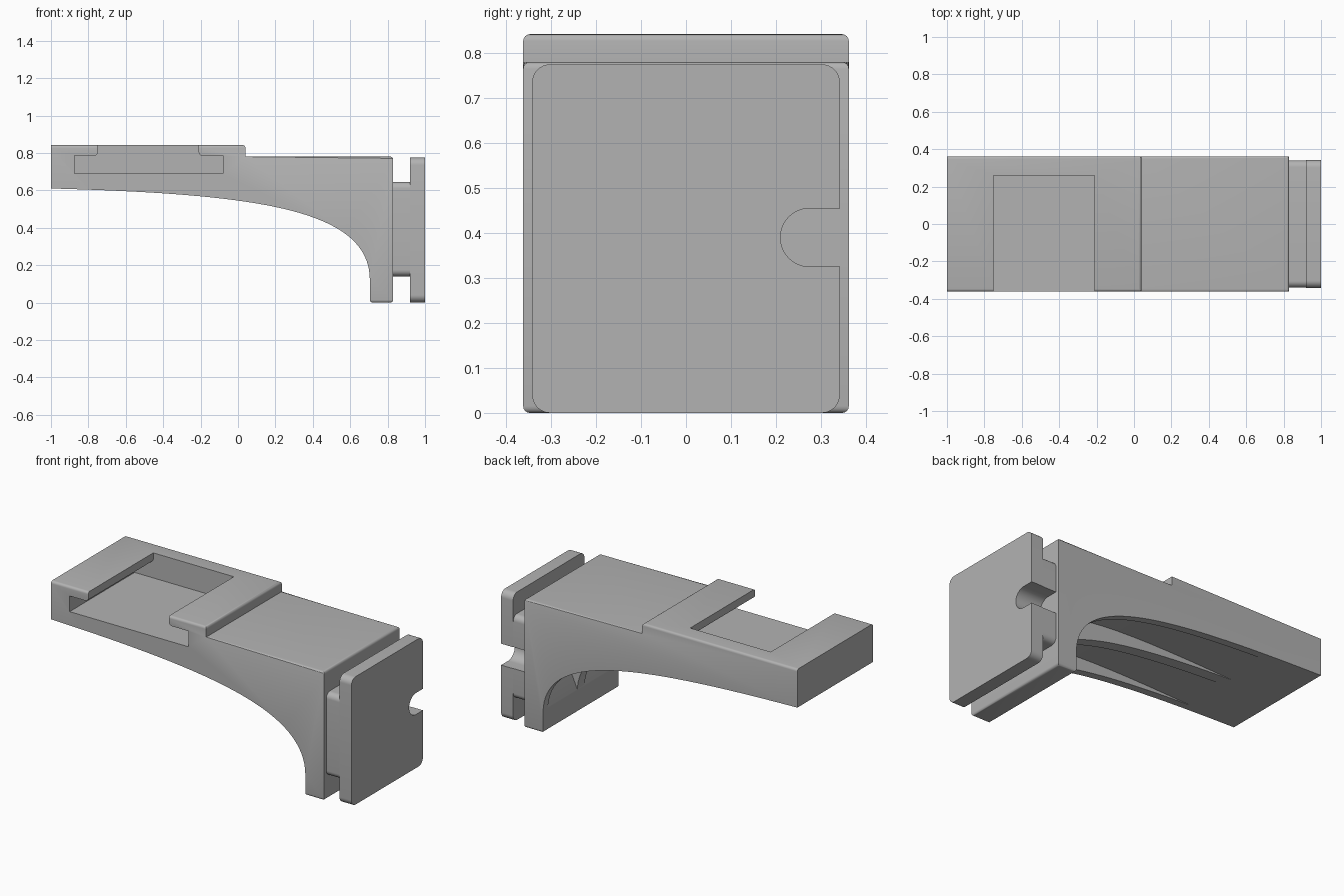
import bpy, bmesh, math
from mathutils import Vector

old = bpy.data.objects.get("Cube")
if old:
    bpy.data.objects.remove(old, do_unlink=True)

grey = bpy.data.materials.new("plain grey")
grey.use_nodes = True
colour = (0.45, 0.45, 0.45, 1)
grey.diffuse_color = colour
grey.node_tree.nodes["Principled BSDF"].inputs["Base Color"].default_value = colour


def prism(name, profile, axis, lo, hi, bevel_rule=None, radius=0.015):
    """Extrude a closed 2D profile along x (profile y,z) or y (profile x,z)."""
    bm = bmesh.new()
    place = (lambda p, d: (d, *p)) if axis == "x" else (lambda p, d: (p[0], d, p[1]))
    face = bm.faces.new([bm.verts.new(place(p, lo)) for p in profile])
    out = bmesh.ops.extrude_face_region(bm, geom=[face])
    moved = [v for v in out["geom"] if isinstance(v, bmesh.types.BMVert)]
    bmesh.ops.translate(bm, verts=moved, vec=place((0, 0), hi - lo))
    bmesh.ops.recalc_face_normals(bm, faces=bm.faces)
    if bevel_rule:
        edges = [e for e in bm.edges if bevel_rule(e.verts[0].co, e.verts[1].co)]
        bmesh.ops.bevel(bm, geom=edges, offset=radius, segments=4, profile=0.5, affect="EDGES")
    mesh = bpy.data.meshes.new(name)
    bm.to_mesh(mesh)
    bm.free()
    obj = bpy.data.objects.new(name, mesh)
    bpy.context.collection.objects.link(obj)
    mesh.materials.append(grey)
    return obj


def arc(cx, cz, r, start, end, steps=8):
    angles = [math.radians(start + (end - start) * i / steps) for i in range(steps + 1)]
    return [(cx + r * math.cos(a), cz + r * math.sin(a)) for a in angles]


def rounded_rect(x0, x1, z0, z1, r):
    return (arc(x1 - r, z1 - r, r, 0, 90) + arc(x0 + r, z1 - r, r, 90, 180)
            + arc(x0 + r, z0 + r, r, 180, 270) + arc(x1 - r, z0 + r, r, 270, 360))


def bezier(a, b, c, d, steps=32):
    pts = []
    for i in range(steps + 1):
        t = i / steps
        s = 1 - t
        p = (Vector(a) * s**3 + Vector(b) * 3 * s * s * t
             + Vector(c) * 3 * s * t * t + Vector(d) * t**3)
        pts.append(tuple(p))
    return pts


def cut(obj, cutters):
    for c in cutters:
        mod = obj.modifiers.new("cut", "BOOLEAN")
        mod.operation, mod.solver, mod.object = "DIFFERENCE", "EXACT", c
    bpy.context.view_layer.update()
    result = bpy.data.meshes.new_from_object(
        obj.evaluated_get(bpy.context.evaluated_depsgraph_get()))
    obj.modifiers.clear()
    obj.data = result


def drop(objects):
    for o in objects:
        bpy.data.objects.remove(o, do_unlink=True)


# Bracket body with its arched underside
def soft_edge(a, b):
    level = abs(a.z - b.z) < 1e-4
    if not level:
        return False
    along_x = abs(a.y - b.y) < 1e-4
    if along_x:
        return a.z > 0.7 or a.z < 0.01
    return a.z < 0.01 or (a.x > 0.8 and a.z > 0.7) or (a.x > 0 and a.z > 0.8)


arch = bezier((-1, 0.61), (0.1, 0.58), (0.705, 0.5), (0.705, 0.12))
body = prism("bracket_body",
             arch + [(0.705, 0), (0.83, 0), (0.83, 0.78), (0.04, 0.78), (0.04, 0.842), (-1, 0.842)],
             "y", -0.362, 0.362, soft_edge)

# T-shaped slot open to the front, with rounded lips
lip = 0.02
t_slot = ([(-0.875, 0.69), (-0.08, 0.69), (-0.08, 0.785)]
          + arc(-0.21 + lip, 0.785 + lip, lip, 270, 180)
          + [(-0.21, 0.95), (-0.75, 0.95)]
          + arc(-0.75 - lip, 0.785 + lip, lip, 0, -90)
          + [(-0.875, 0.785)])
cutters = [prism("slot_cutter", t_slot, "y", -0.5, 0.26)]

# Two hollows under the arch, either side of a middle rib
ceiling = bezier((-0.85, 0.59), (0.35, 0.64), (0.77, 0.62), (0.74, 0.22), 20)
hollow = ceiling + [(0.69, 0.11), (0.55, 0.15), (0.3, 0.35), (-0.3, 0.5), (-0.85, 0.55)]
for side in (-1, 1):
    lo, hi = sorted((side * 0.035, side * 0.315))
    cutters.append(prism("hollow_cutter", hollow, "y", lo, hi))
cut(body, cutters)
drop(cutters)

# Mounting neck and end plate, both notched on the back edge
neck = prism("mounting_neck", rounded_rect(-0.34, 0.34, 0.14, 0.645, 0.035), "x", 0.83, 0.92)
plate = prism("end_plate", rounded_rect(-0.342, 0.342, 0, 0.775, 0.04), "x", 0.92, 1.0)
notch = prism("notch_cutter",
              arc(0.275, 0.39, 0.065, 90, 270, 20) + [(0.5, 0.325), (0.5, 0.455)],
              "x", 0.8, 1.1)
for part in (neck, plate):
    cut(part, [notch])
drop([notch])

# Smooth the fillets and keep the edges crisp
parts = [body, neck, plate]
for o in bpy.context.view_layer.objects:
    o.select_set(o in parts)
bpy.context.view_layer.objects.active = body
bpy.ops.object.shade_smooth_by_angle(angle=math.radians(30))
